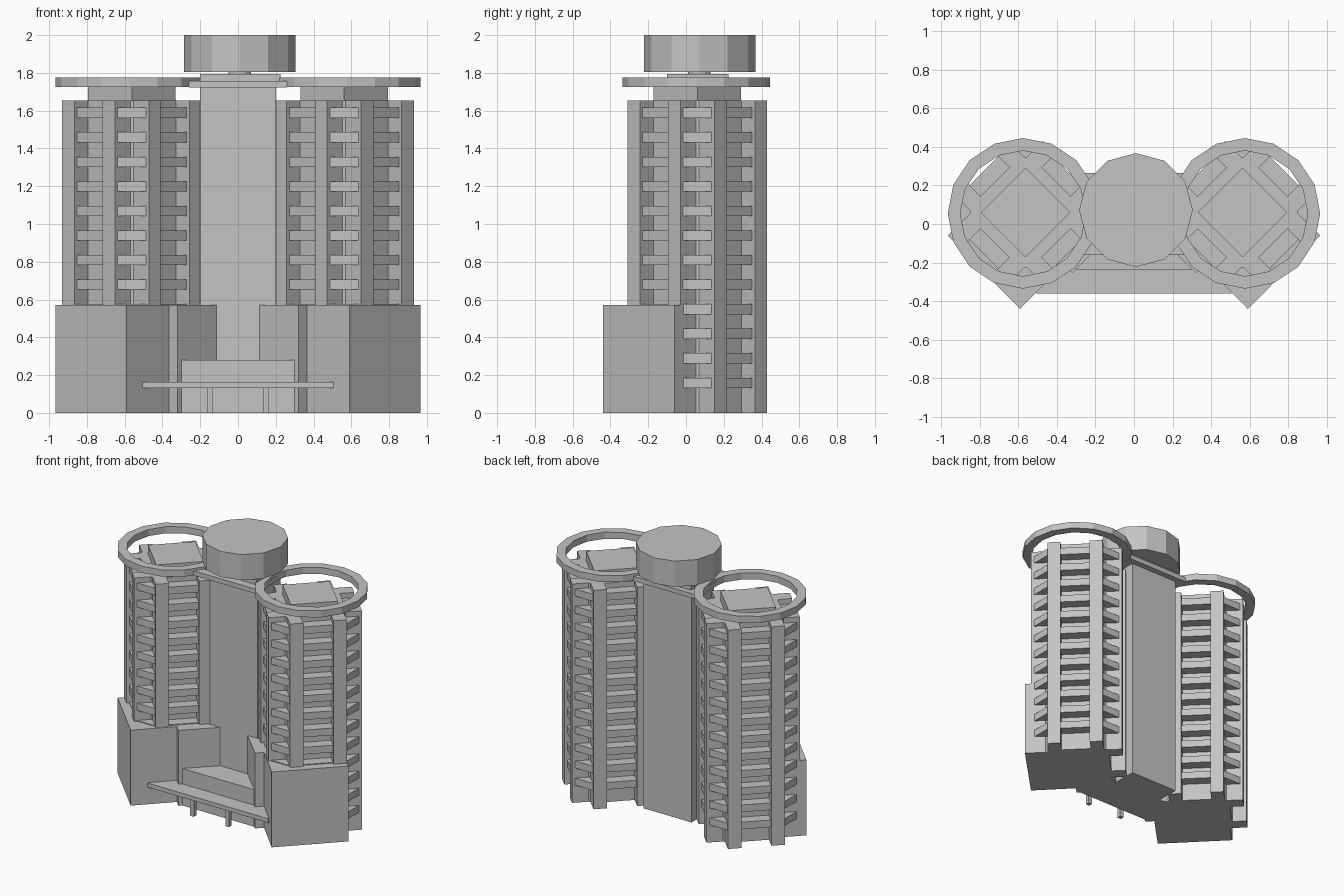
import bpy
import bmesh
from math import cos, sin, pi, radians
from mathutils import Matrix, Vector

if "Cube" in bpy.data.objects:
    bpy.data.objects.remove(bpy.data.objects["Cube"], do_unlink=True)

concrete = bpy.data.materials.new("concrete_grey")
concrete.use_nodes = True
grey = (0.55, 0.55, 0.55, 1)
concrete.diffuse_color = grey
concrete.node_tree.nodes["Principled BSDF"].inputs["Base Color"].default_value = grey


def finish(name, bm, location=(0, 0, 0)):
    bmesh.ops.recalc_face_normals(bm, faces=bm.faces)
    mesh = bpy.data.meshes.new(name)
    bm.to_mesh(mesh)
    bm.free()
    mesh.materials.append(concrete)
    obj = bpy.data.objects.new(name, mesh)
    obj.location = location
    bpy.context.collection.objects.link(obj)
    return obj


def add_prism(bm, outline, z0, z1):
    base = bm.faces.new([bm.verts.new((x, y, z0)) for x, y in outline])
    top = bmesh.ops.extrude_face_region(bm, geom=[base], use_keep_orig=True)["geom"]
    verts = [v for v in top if isinstance(v, bmesh.types.BMVert)]
    bmesh.ops.translate(bm, vec=(0, 0, z1 - z0), verts=verts)


def prism(name, outline, z0, z1, location=(0, 0, 0)):
    bm = bmesh.new()
    add_prism(bm, outline, z0, z1)
    return finish(name, bm, location)


def rect(x0, x1, y0, y1, angle=0):
    turn = Matrix.Rotation(angle, 2)
    return [turn @ Vector(p) for p in ((x0, y0), (x1, y0), (x1, y1), (x0, y1))]


def polygon(radius, sides):
    return [(radius * cos(2 * pi * i / sides), radius * sin(2 * pi * i / sides))
            for i in range(sides)]


QUARTERS = [radians(90 * i) for i in range(4)]
DIAGONALS = [a + radians(45) for a in QUARTERS]
FLOORS = 12
FLOOR_STEP = 0.13
FIRST_SLAB = 0.132
SLAB_HEIGHT = 0.054
TOWER_TOP = 1.655


def build_tower(label, centre):
    # Core: a square turned to the diagonal, with clipped corners
    core = []
    for a in QUARTERS:
        core += [Matrix.Rotation(a, 2) @ Vector(p) for p in ((0.288, -0.03), (0.288, 0.03))]
    prism(label + "_tower_core", core, 0, TOWER_TOP, centre)

    # Two piers on each diagonal side
    bm = bmesh.new()
    for a in DIAGONALS:
        for y0, y1 in ((-0.198, -0.105), (0.105, 0.198)):
            add_prism(bm, rect(0.2, 0.325, y0, y1, a), 0, TOWER_TOP)
    finish(label + "_tower_piers", bm, centre)

    # Balcony slabs between the piers, on all eight sides
    bm = bmesh.new()
    for floor in range(FLOORS):
        z = FIRST_SLAB + floor * FLOOR_STEP
        for a in DIAGONALS:
            add_prism(bm, rect(0.2, 0.305, -0.106, 0.106, a), z, z + SLAB_HEIGHT)
        for a in QUARTERS:
            add_prism(bm, rect(0.27, 0.355, -0.08, 0.08, a), z, z + SLAB_HEIGHT)
    finish(label + "_tower_balconies", bm, centre)

    # Roof house
    prism(label + "_roof_house", polygon(0.232, 4), TOWER_TOP, 1.725, centre)


def build_ring(label, centre):
    # Open roof ring, a rectangle spun in sixteen steps
    bm = bmesh.new()
    verts = [bm.verts.new((x, 0, z)) for x, z in
             ((0.325, 1.725), (0.39, 1.725), (0.39, 1.775), (0.325, 1.775))]
    edges = [bm.edges.new((verts[i], verts[(i + 1) % 4])) for i in range(4)]
    bmesh.ops.spin(bm, geom=verts + edges, cent=(0, 0, 0), axis=(0, 0, 1),
                   angle=2 * pi, steps=16)
    bmesh.ops.remove_doubles(bm, verts=bm.verts, dist=0.0005)
    finish(label + "_roof_ring", bm, centre)


# Podium outline on the +x side
PODIUM = [(0.59, -0.44), (0.965, -0.06), (0.935, -0.03), (0.86, 0.045), (0.56, 0.06),
          (0.25, 0.06), (0.11, 0.0), (0.11, -0.045), (0.32, -0.255), (0.365, -0.21)]

for label, side in (("left", 1), ("right", -1)):
    build_tower(label, (0.562 * side, 0.06, 0))
    build_ring(label, (0.575 * side, 0.055, 0))
    prism(label + "_podium", [(x * side, y) for x, y in PODIUM], 0, 0.57)
    # Canopy post
    prism(label + "_canopy_post", rect(-0.015, 0.015, -0.015, 0.015), 0, 0.135,
          (0.147 * side, -0.325, 0))

# Central shaft and the bridge between the roof rings
prism("central_shaft", rect(-0.2, 0.2, -0.05, 0.22), 0, 1.73)
prism("roof_bridge", rect(-0.26, 0.26, -0.16, 0.265), 1.722, 1.757)
prism("cap_neck", rect(-0.2, 0.225, -0.1, 0.225), 1.755, 1.795)
prism("cap_spindle", polygon(0.06, 12), 1.79, 1.81, (0.01, 0.07, 0))
prism("round_cap", polygon(0.295, 12), 1.806, 2.0, (0.01, 0.072, 0))

# Entrance hall and canopy
prism("entrance_hall", rect(-0.315, 0.315, -0.235, -0.04), 0, 0.28)
prism("entrance_canopy", rect(-0.505, 0.505, -0.36, -0.2), 0.132, 0.163)
